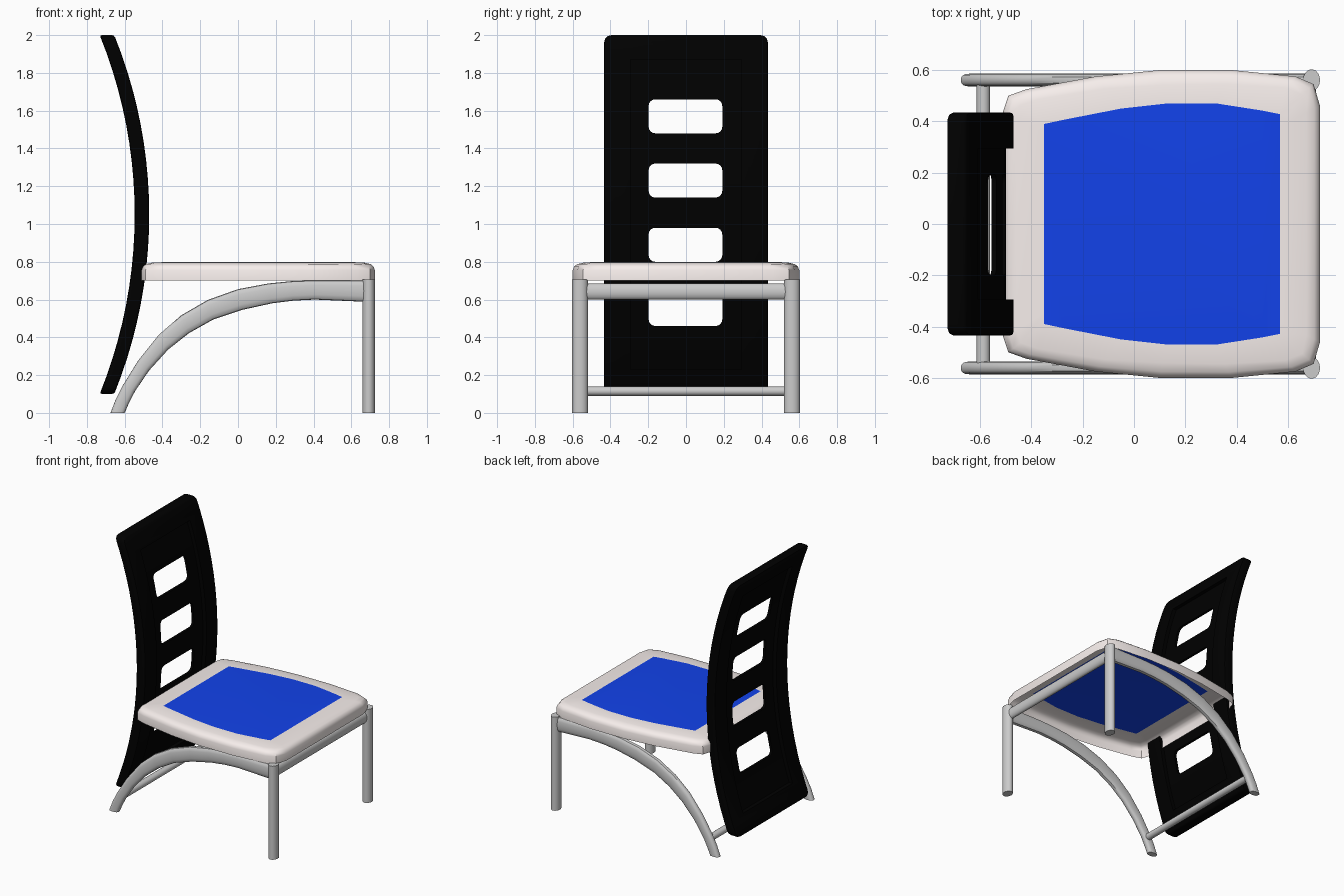
import bpy, bmesh
from math import sqrt, sin, cos, pi, copysign

if "Cube" in bpy.data.objects:
    bpy.data.objects.remove(bpy.data.objects["Cube"])


def material(name, rgb):
    m = bpy.data.materials.new(name)
    m.diffuse_color = (*rgb, 1)
    m.use_nodes = True
    m.node_tree.nodes["Principled BSDF"].inputs["Base Color"].default_value = m.diffuse_color
    return m


BLACK = material("black", (0.0, 0.0, 0.0))
CREAM = material("cream", (0.93, 0.86, 0.84))
BLUE = material("blue", (0.006, 0.055, 0.83))


def finish(name, bm, *mats):
    me = bpy.data.meshes.new(name)
    bm.to_mesh(me)
    bm.free()
    ob = bpy.data.objects.new(name, me)
    bpy.context.collection.objects.link(ob)
    for m in mats:
        me.materials.append(m)
    return ob


def activate(ob):
    bpy.ops.object.select_all(action='DESELECT')
    ob.select_set(True)
    bpy.context.view_layer.objects.active = ob


def smooth(ob):
    activate(ob)
    bpy.ops.object.shade_smooth_by_angle(angle=0.61)


def loft(bm, rings):
    """Skin closed rings of points and cap both ends; returns the two caps."""
    vs = [[bm.verts.new(p) for p in r] for r in rings]
    n = len(vs[0])
    for a, b in zip(vs, vs[1:]):
        for i in range(n):
            j = (i + 1) % n
            bm.faces.new((a[i], a[j], b[j], b[i]))
    caps = bm.faces.new(vs[0]), bm.faces.new(vs[-1])
    bmesh.ops.recalc_face_normals(bm, faces=bm.faces)
    return caps


def rod(name, p0, p1, axis_u, axis_v, n=18):
    """Straight elliptical bar; axis_u and axis_v are its half axes."""
    bm = bmesh.new()
    loft(bm, [[tuple(p[k] + axis_u[k] * cos(2 * pi * i / n) + axis_v[k] * sin(2 * pi * i / n)
                     for k in range(3)) for i in range(n)] for p in (p0, p1)])
    smooth(finish(name, bm))


# Backrest: curved slab, bulging towards the seat at mid height
R = 2.53


def slab(half_y, x0, x1, z0, z1, n):
    bm = bmesh.new()
    rings = []
    for i in range(n + 1):
        z = z0 + (z1 - z0) * i / n
        s = R - sqrt(R * R - (z - 1.05) ** 2)
        rings.append([(x0 - s, -half_y, z), (x1 - s, -half_y, z),
                      (x1 - s, half_y, z), (x0 - s, half_y, z)])
    caps = loft(bm, rings)
    return bm, caps


BACK, FRONT, RECESS = -0.547, -0.470, 0.029
bm, caps = slab(0.434, BACK, FRONT, 0.1, 2.0, 20)
corners = [e for f in caps for e in f.edges
           if abs(e.verts[0].co.y - e.verts[1].co.y) < 1e-5]
bmesh.ops.bevel(bm, geom=corners, offset=0.04, segments=3, profile=0.5, affect='EDGES')
backrest = finish("backrest", bm, BLACK)
bev = backrest.modifiers.new("soft_edges", 'BEVEL')
bev.width, bev.segments, bev.angle_limit = 0.012, 2, 0.7

# Cutters: shallow recess on both faces and four rounded slots
cutters = []
for x0, x1 in ((FRONT - RECESS, FRONT + 0.1), (BACK - 0.1, BACK + RECESS)):
    bm, _ = slab(0.295, x0, x1, 0.23, 1.87, 18)
    cutters.append(finish("recess_cutter", bm, BLACK))
for z in (0.55, 0.89, 1.23, 1.57):
    bm = bmesh.new()
    bmesh.ops.create_cube(bm, size=1)
    for v in bm.verts:
        v.co = (v.co.x * 0.6 - 0.55, v.co.y * 0.39 - 0.003, v.co.z * 0.18 + z)
    edges = [e for e in bm.edges if abs(e.verts[0].co.x - e.verts[1].co.x) > 0.1]
    bmesh.ops.bevel(bm, geom=edges, offset=0.035, segments=4, profile=0.5, affect='EDGES')
    cutters.append(finish("slot_cutter", bm, BLACK))
for c in cutters:
    m = backrest.modifiers.new("cut", 'BOOLEAN')
    m.operation, m.solver, m.object = 'DIFFERENCE', 'EXACT', c
activate(backrest)
for m in list(backrest.modifiers):
    bpy.ops.object.modifier_apply(modifier=m.name)
for c in cutters:
    bpy.data.objects.remove(c)
smooth(backrest)

# Seat: shell open underneath; half outlines of rim and blue panel, mirrored in y
outer = [(-0.51, 0.44), (-0.49, 0.50), (-0.42, 0.525), (-0.15, 0.575), (0.10, 0.60),
         (0.38, 0.60), (0.63, 0.575), (0.70, 0.545), (0.725, 0.46)]
inner = [(-0.35, 0.35), (-0.35, 0.39), (-0.28, 0.405), (-0.05, 0.45), (0.13, 0.47),
         (0.32, 0.47), (0.50, 0.442), (0.57, 0.428), (0.57, 0.38)]


def full(half):
    return half + [(x, -y) for x, y in reversed(half)]


outer, inner = full(outer), full(inner)


def seat_ring(d, z):
    pts = []
    for (ox, oy), (ix, iy) in zip(outer, inner):
        t = d / sqrt((ix - ox) ** 2 + (iy - oy) ** 2)
        pts.append((ox + (ix - ox) * t, oy + (iy - oy) * t, z))
    return pts


bm = bmesh.new()
rings = [seat_ring(d, z) for d, z in ((0, 0.70), (0, 0.755), (0.008, 0.774),
                                      (0.025, 0.787), (0.06, 0.795))]
bottom, top = loft(bm, rings + [[(x, y, 0.80) for x, y in inner]])
top.material_index = 1
bmesh.ops.delete(bm, geom=[bottom], context='FACES_ONLY')
smooth(finish("seat", bm, CREAM, BLUE))

# Arched side rails: upper and lower edge (x, z) pairs, rounded section
arch = [(-.675, 0, -.60, 0), (-.648, .07, -.578, .05), (-.61, .145, -.545, .115),
        (-.53, .275, -.47, .225), (-.42, .413, -.37, .335), (-.30, .517, -.26, .422),
        (-.16, .598, -.13, .495), (0, .655, .02, .545), (.16, .685, .18, .58),
        (.28, .697, .29, .594), (.40, .702, .405, .60), (.68, .702, .68, .588)]
N = 16


def rounded(v):
    return copysign(abs(v) ** 0.75, v)


for side, y in (("left", 0.561), ("right", -0.561)):
    bm = bmesh.new()
    rings = []
    for ux, uz, lx, lz in arch:
        ring = []
        for i in range(N):
            c, s = rounded(cos(2 * pi * i / N)), rounded(sin(2 * pi * i / N))
            ring.append(((ux + lx + (ux - lx) * c) / 2, y + 0.025 * s,
                         (uz + lz + (uz - lz) * c) / 2))
        rings.append(ring)
    loft(bm, rings)
    smooth(finish(f"arched_rail_{side}", bm))
    # Front leg
    rod(f"front_leg_{side}", (0.692, y, 0), (0.692, y, 0.706), (0.033, 0, 0), (0, 0.042, 0))

# Cross bars
rod("front_crossbar", (0.685, -0.54, 0.642), (0.685, 0.54, 0.642), (0.025, 0, 0), (0, 0, 0.043))
rod("rear_crossbar", (-0.587, -0.555, 0.115), (-0.587, 0.555, 0.115), (0.026, 0, 0), (0, 0, 0.025))
